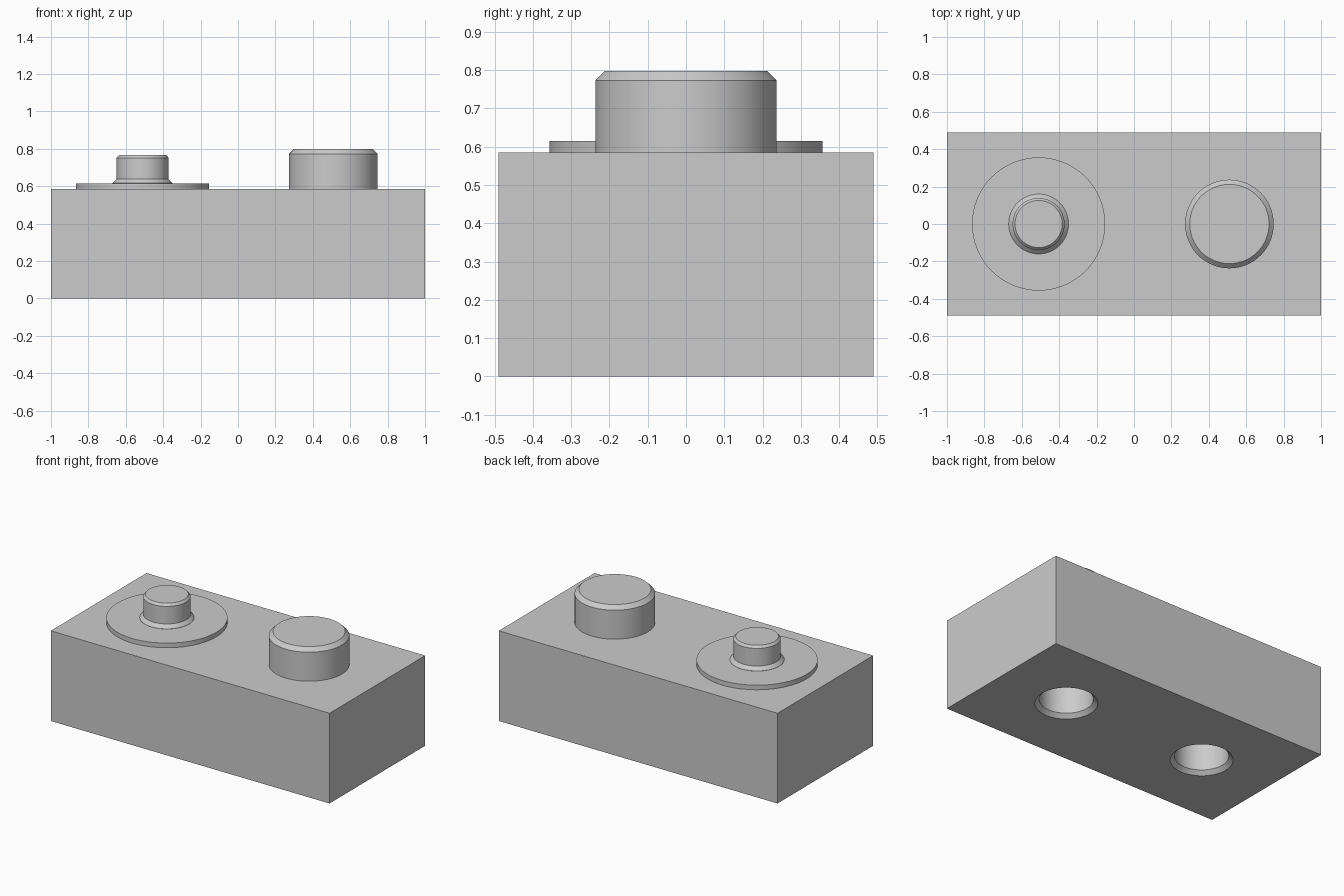
import bpy
import bmesh
import math

if "Cube" in bpy.data.objects:
    bpy.data.objects.remove(bpy.data.objects["Cube"], do_unlink=True)

SEGMENTS = 64
LENGTH, DEPTH, HEIGHT = 2.0, 0.98, 0.585
STUD_X = 0.51

# Single plain grey
grey = bpy.data.materials.new("plain_grey")
grey.use_nodes = True
colour = (0.6, 0.6, 0.6, 1.0)
grey.diffuse_color = colour
grey.node_tree.nodes["Principled BSDF"].inputs["Base Color"].default_value = colour


def add_object(name, bm):
    bmesh.ops.recalc_face_normals(bm, faces=bm.faces)
    mesh = bpy.data.meshes.new(name)
    bm.to_mesh(mesh)
    bm.free()
    mesh.materials.append(grey)
    obj = bpy.data.objects.new(name, mesh)
    bpy.context.collection.objects.link(obj)
    return obj


def smooth(obj):
    bpy.ops.object.select_all(action="DESELECT")
    obj.select_set(True)
    bpy.context.view_layer.objects.active = obj
    bpy.ops.object.shade_smooth_by_angle(angle=math.radians(20))


def turned(name, x, profile):
    """Solid of revolution about a vertical axis from (radius, z) points."""
    bm = bmesh.new()
    rings = []
    for radius, z in profile:
        angles = [math.tau * i / SEGMENTS for i in range(SEGMENTS)]
        rings.append([bm.verts.new((x + radius * math.cos(a), radius * math.sin(a), z))
                      for a in angles])
    for low, high in zip(rings, rings[1:]):
        for i in range(SEGMENTS):
            j = (i + 1) % SEGMENTS
            bm.faces.new((low[i], low[j], high[j], high[i]))
    bm.faces.new(rings[0])
    bm.faces.new(rings[-1])
    return add_object(name, bm)


# Rectangular block
bm = bmesh.new()
bmesh.ops.create_cube(bm, size=1)
bmesh.ops.scale(bm, vec=(LENGTH, DEPTH, HEIGHT), verts=bm.verts)
bmesh.ops.translate(bm, vec=(0, 0, HEIGHT / 2), verts=bm.verts)
block = add_object("block", bm)

# Two chamfered sockets in the underside
for side in (-1, 1):
    cutter = turned("socket_cutter", side * STUD_X,
                    [(0.212, -0.03), (0.157, 0.025), (0.157, 0.26)])
    cutter.hide_render = True
    cut = block.modifiers.new("socket", "BOOLEAN")
    cut.operation = "DIFFERENCE"
    cut.solver = "EXACT"
    cut.object = cutter
    bpy.context.view_layer.objects.active = block
    bpy.ops.object.modifier_apply(modifier=cut.name)
    bpy.data.objects.remove(cutter, do_unlink=True)
smooth(block)

# Flat disc, narrow flared pin and wide stud, each sunk slightly into its base
SUNK = HEIGHT - 0.01
smooth(turned("flange_disc", -STUD_X, [(0.356, SUNK), (0.356, 0.615)]))
smooth(turned("narrow_pin", -STUD_X,
              [(0.16, SUNK), (0.16, 0.616), (0.139, 0.638), (0.139, 0.752), (0.126, 0.767)]))
smooth(turned("wide_stud", STUD_X,
              [(0.237, SUNK), (0.237, 0.773), (0.212, 0.798)]))
